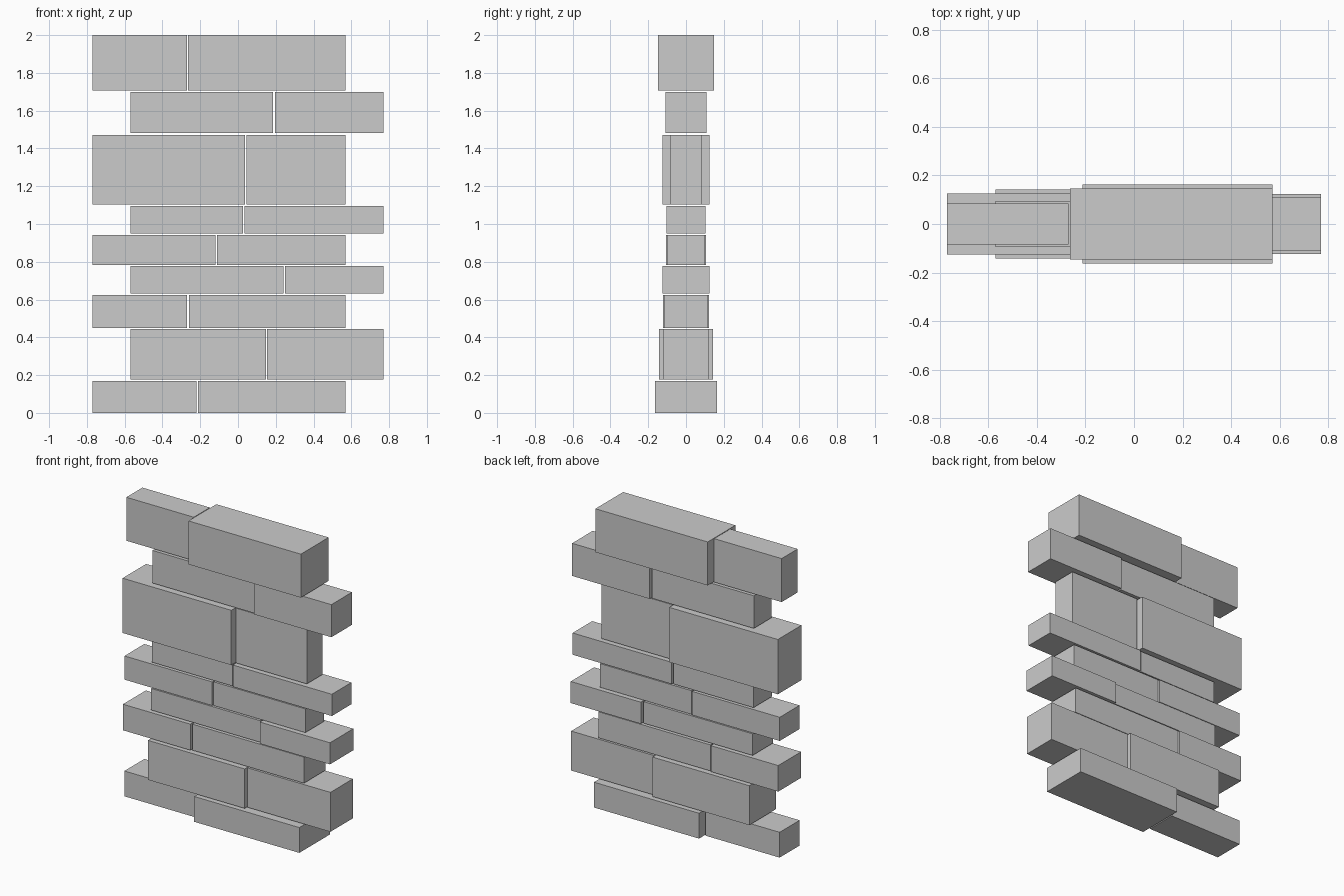
import bpy


def block(name, x0, x1, half_depth, z0, z1):
    """Plain stone block spanning the given extents, centred on y = 0."""
    bpy.ops.mesh.primitive_cube_add(size=1, location=((x0 + x1) / 2, 0, (z0 + z1) / 2))
    ob = bpy.context.object
    ob.name = name
    ob.scale = (x1 - x0, 2 * half_depth, z1 - z0)
    bpy.ops.object.transform_apply(location=False, rotation=False, scale=True)


# Courses, bottom to top: z range, joint x range, half depths of left and right block
COURSES = [
    (0.000, 0.170, -0.219, -0.211, 0.106, 0.163),
    (0.178, 0.443, 0.149, 0.153, 0.142, 0.119),
    (0.449, 0.624, -0.269, -0.260, 0.121, 0.114),
    (0.633, 0.778, 0.241, 0.249, 0.107, 0.124),
    (0.783, 0.942, -0.119, -0.111, 0.105, 0.099),
    (0.950, 1.096, 0.026, 0.034, 0.097, 0.104),
    (1.104, 1.472, 0.037, 0.045, 0.125, 0.083),
    (1.481, 1.700, 0.186, 0.195, 0.094, 0.109),
    (1.708, 2.000, -0.269, -0.264, 0.085, 0.147),
]
LONG, SHORT = 0.77, 0.57

# Alternate courses stick out to the left and to the right
for i, (z0, z1, ja, jb, d_left, d_right) in enumerate(COURSES):
    left, right = (-LONG, SHORT) if i % 2 == 0 else (-SHORT, LONG)
    block(f"course_{i + 1}_left_stone", left, ja, d_left, z0, z1)
    block(f"course_{i + 1}_right_stone", jb, right, d_right, z0, z1)
